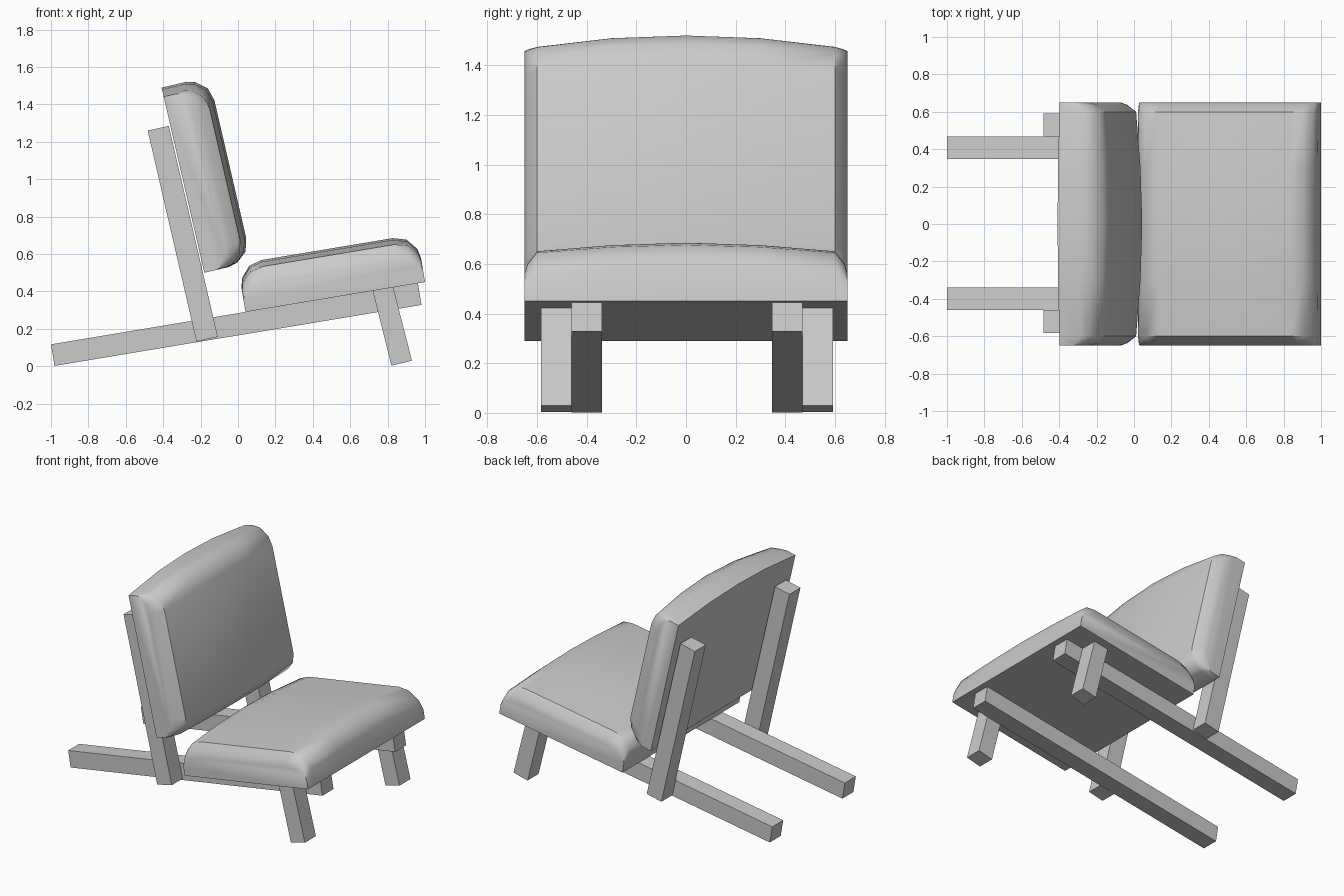
import bpy, bmesh, math

if "Cube" in bpy.data.objects:
    bpy.data.objects.remove(bpy.data.objects["Cube"])


def finish(bm, name, smooth):
    bmesh.ops.recalc_face_normals(bm, faces=bm.faces)
    me = bpy.data.meshes.new(name)
    bm.to_mesh(me)
    bm.free()
    ob = bpy.data.objects.new(name, me)
    bpy.context.collection.objects.link(ob)
    if smooth:
        bpy.ops.object.select_all(action='DESELECT')
        ob.select_set(True)
        bpy.context.view_layer.objects.active = ob
        bpy.ops.object.shade_smooth_by_angle(angle=math.radians(45))
    return ob


def loft(rings, name, smooth=False):
    # bridge equal-sized closed rings and cap both ends
    bm = bmesh.new()
    vs = [[bm.verts.new(p) for p in r] for r in rings]
    n = len(vs[0])
    for a, b in zip(vs, vs[1:]):
        for i in range(n):
            j = (i + 1) % n
            bm.faces.new((a[i], a[j], b[j], b[i]))
    bm.faces.new(vs[0])
    bm.faces.new(vs[-1])
    return finish(bm, name, smooth)


def bar(name, profile, y0, y1):
    # side profile (x, z) extruded between two y values
    return loft([[(x, y, z) for x, z in profile] for y in (y0, y1)], name)


def cushion(name, length, origin, along, normal, arch):
    edge = [(0, 0), (0, .13), (.012, .182), (.06, .24), (.13, .26)]
    profile = edge + [(length - u, w) for u, w in reversed(edge)]
    # (y, crown height, arch drop of the far edge)
    half = [(.65, .134, .05), (.637, .175, .048), (.6, .225, .043),
            (.3, .25, .01)]
    stations = [(-y, h, d) for y, h, d in half] + [(0, .26, 0)] + half[::-1]
    rings = []
    for y, h, d in stations:
        ring = []
        for u, w in profile:
            u -= arch * d * u / length
            w *= h / .26
            ring.append((origin[0] + along[0] * u + normal[0] * w, y,
                         origin[1] + along[1] * u + normal[1] * w))
        rings.append(ring)
    return loft(rings, name, True)


# Cushions
a, b = math.radians(9.46), math.radians(13)
cushion("seat_cushion", .973, (.04, .29), (math.cos(a), math.sin(a)),
        (-math.sin(a), math.cos(a)), 0)
cushion("back_cushion", 1.016, (-.18, .50), (-math.sin(b), math.cos(b)),
        (math.cos(b), math.sin(b)), 1)

# Wooden frame, one set per side
rail = [(-1, .117), (-.981, .002), (.981, .328), (.962, .444)]
post = [(-.222, .132), (-.108, .157), (-.37, 1.285), (-.483, 1.26)]
leg = [(.82, .003), (.93, .03), (.83, .422), (.72, .403)]
for s, side in ((-1, "right"), (1, "left")):
    off = .004
    bar("rail_" + side, rail, s * .343 + off, s * .465 + off)
    bar("back_post_" + side, post, s * .465 + off, s * .587 + off)
    bar("front_leg_" + side, leg, s * .465 + off, s * .587 + off)
